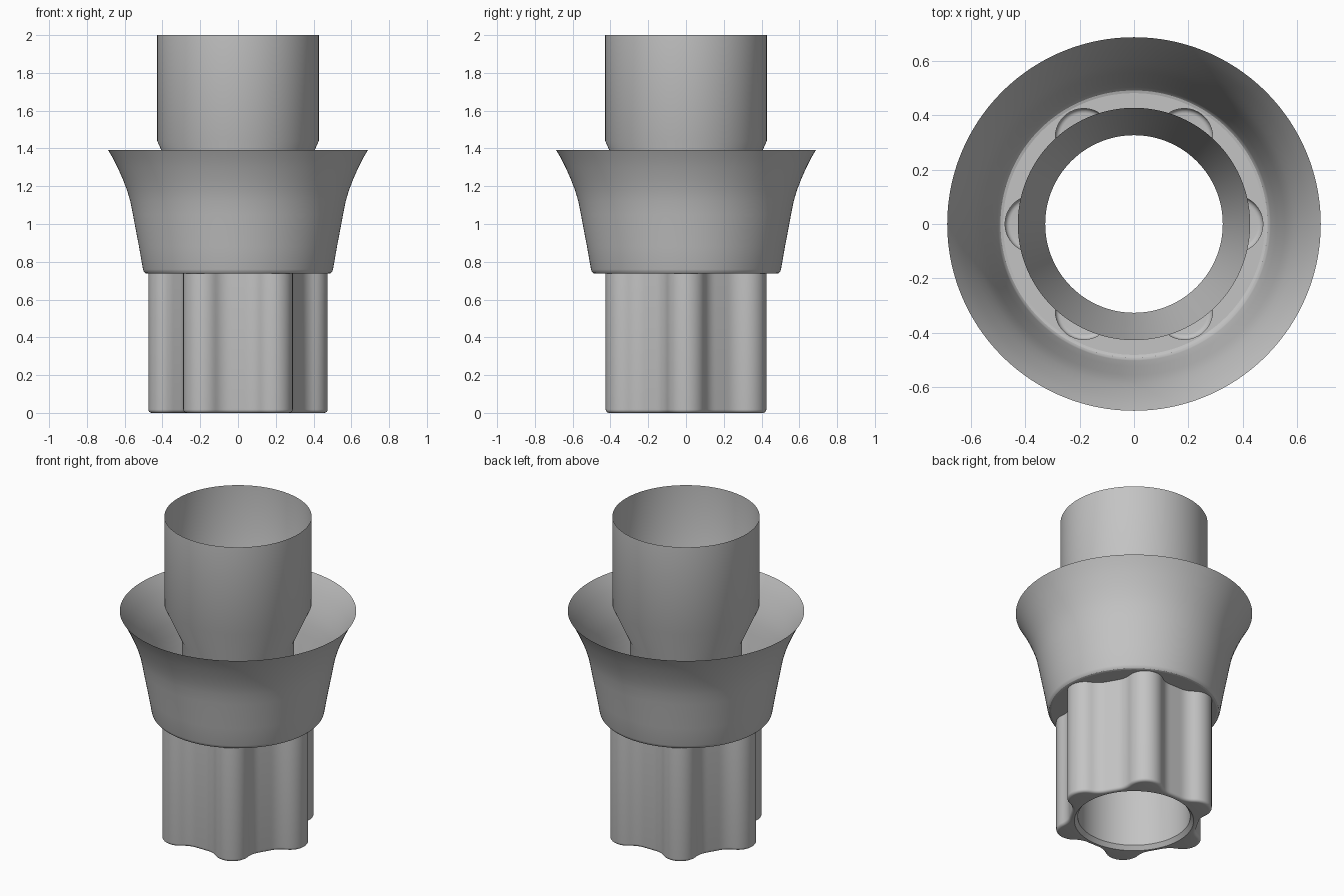
import bpy, bmesh
from math import sin, cos, pi, atan2, sqrt, hypot, radians

cube = bpy.data.objects.get("Cube")
if cube:
    bpy.data.objects.remove(cube)

metal = bpy.data.materials.new("grey metal")
GREY = (0.55, 0.55, 0.55, 1)
metal.diffuse_color = GREY
metal.use_nodes = True
metal.node_tree.nodes["Principled BSDF"].inputs["Base Color"].default_value = GREY

LOBES = 6
LOBE_AT, LOBE_R = 0.37, 0.105      # lobe centre distance and radius
FLAT, FILLET = 0.375, 0.12         # valley flat distance and blend into the lobes


def arc(cx, cy, r, a, b, n):
    return [(cx + r * cos(a + (b - a) * i / n), cy + r * sin(a + (b - a) * i / n))
            for i in range(n + 1)]


def lobed(z, inset=0.0):
    """Six-lobed outline: lobe arc, concave fillet and valley flat, mirrored."""
    mid = pi / LOBES
    # fillet centre, measured along and across the valley direction
    out = FLAT + FILLET
    rise = out - LOBE_AT * cos(mid)
    side = LOBE_AT * sin(mid) - sqrt((LOBE_R + FILLET) ** 2 - rise ** 2)
    turn, far = mid - atan2(side, out), hypot(side, out)
    fx, fy = far * cos(turn), far * sin(turn)
    lean = atan2(fy, fx - LOBE_AT)
    half = arc(LOBE_AT, 0, LOBE_R - inset, 0, lean, 8)
    half += arc(fx, fy, FILLET + inset, lean - pi, mid - pi, 6)[1:]
    (ax, ay), d = half[-1], FLAT - inset
    half += [(ax + (d * cos(mid) - ax) * i / 4, ay + (d * sin(mid) - ay) * i / 4)
             for i in range(1, 5)]
    sector = [(x, -y) for x, y in half[:0:-1]] + half[:-1]
    ring = []
    for k in range(LOBES):
        c, s = cos(2 * mid * k), sin(2 * mid * k)
        ring += [(x * c - y * s, x * s + y * c, z) for x, y in sector]
    return ring


outline = lobed(0)


def circle(r, z):
    """Circle whose points share the angles of the lobed outline."""
    return [(r * cos(atan2(y, x)), r * sin(atan2(y, x)), z) for x, y, _ in outline]


def loft(name, rings):
    bm = bmesh.new()
    loops = [[bm.verts.new(p) for p in ring] for ring in rings]
    n = len(loops[0])
    for low, high in zip(loops, loops[1:]):
        for i in range(n):
            j = (i + 1) % n
            bm.faces.new((low[i], low[j], high[j], high[i]))
    mesh = bpy.data.meshes.new(name)
    bm.to_mesh(mesh)
    bm.free()
    mesh.materials.append(metal)
    obj = bpy.data.objects.new(name, mesh)
    bpy.context.collection.objects.link(obj)
    bpy.ops.object.select_all(action='DESELECT')
    obj.select_set(True)
    bpy.context.view_layer.objects.active = obj
    bpy.ops.object.shade_smooth_by_angle(angle=radians(32))


# Lobed plug: flat underside, rounded lower edge, wall and collar floor
FLOOR, EDGE = 0.737, 0.018
rounded = [lobed(EDGE * (1 - sin(a)), EDGE * (1 - cos(a)))
           for a in (pi / 2 * (1 - i / 4) for i in range(5))]
loft("lobed_plug", [circle(0.347, 0)] + rounded[::-1]
     + [lobed(FLOOR), circle(0.482, FLOOR)]
     if rounded[0][0][2] > rounded[-1][0][2] else
     [circle(0.347, 0)] + rounded + [lobed(FLOOR), circle(0.482, FLOOR)])

# Flared collar: thin open cup with a small rounded foot
collar = [(0.482, FLOOR), (0.492, 0.74), (0.499, 0.748), (0.503, 0.76),
          (0.524, 0.88), (0.545, 0.99), (0.556, 1.05), (0.57, 1.12),
          (0.588, 1.18), (0.611, 1.24), (0.638, 1.3), (0.663, 1.35), (0.688, 1.392)]
loft("flared_collar", [circle(r, z) for r, z in collar])

# Central tube: chamfered mouth, narrow bore, taper and wide open neck
tube = [(0.347, 0), (0.327, 0.025), (0.327, 1.215), (0.428, 1.44), (0.428, 2)]
loft("central_tube", [circle(r, z) for r, z in tube])
